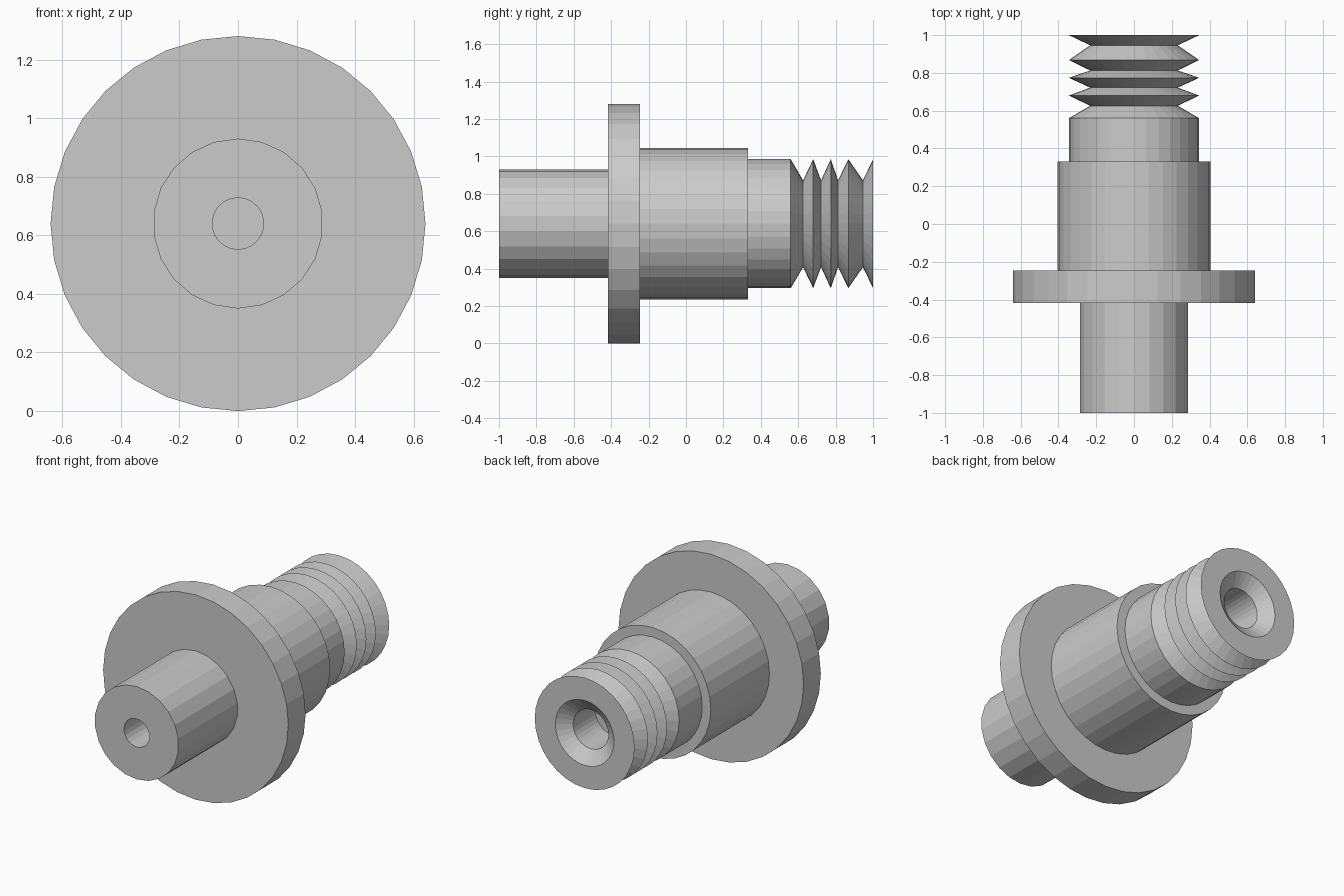
import bpy, bmesh, math

if "Cube" in bpy.data.objects:
    bpy.data.objects.remove(bpy.data.objects["Cube"])

AXIS_Z = 0.64  # height of the turning axis


def lathe(name, profile, sides):
    """Turn (y, radius) points about the y axis; radius 0 closes with a cap."""
    bm = bmesh.new()
    rings = []
    for y, r in profile:
        if r == 0:
            rings.append([bm.verts.new((0, y, AXIS_Z))])
            continue
        ring = []
        for i in range(sides):
            a = 2 * math.pi * i / sides
            ring.append(bm.verts.new((r * math.sin(a), y, AXIS_Z + r * math.cos(a))))
        rings.append(ring)
    for p, q in zip(rings, rings[1:]):
        for i in range(sides):
            j = (i + 1) % sides
            if len(p) == 1:
                bm.faces.new((p[0], q[j], q[i]))
            elif len(q) == 1:
                bm.faces.new((p[i], p[j], q[0]))
            else:
                bm.faces.new((p[i], p[j], q[j], q[i]))
    bmesh.ops.recalc_face_normals(bm, faces=bm.faces)
    # Merge the cap triangles into flat faces
    bmesh.ops.dissolve_limit(bm, angle_limit=0.01, verts=bm.verts, edges=bm.edges)
    mesh = bpy.data.meshes.new(name)
    bm.to_mesh(mesh)
    bm.free()
    obj = bpy.data.objects.new(name, mesh)
    bpy.context.collection.objects.link(obj)
    return obj


# Hollow front shaft, its bore ending at the flange
lathe("front_shaft", [(-0.417, 0.29), (-1, 0.29), (-1, 0.088),
                      (-0.417, 0.088), (-0.417, 0.29)], 22)

# Wide flange disc
lathe("flange", [(-0.417, 0), (-0.417, 0.64), (-0.247, 0.64), (-0.247, 0)], 32)

# Main body, neck and ridged end with a countersunk blind hole
crest, root = 0.345, 0.232
body = [(-0.247, 0), (-0.247, 0.404), (0.332, 0.404), (0.332, crest), (0.56, crest)]
for root_y, crest_y in ((0.626, 0.68), (0.722, 0.774), (0.813, 0.868), (0.946, 1.0)):
    body += [(root_y, root), (crest_y, crest)]
body += [(1.0, 0.203), (0.94, 0.122), (0.72, 0.122), (0.72, 0)]
lathe("ridged_body", body, 32)
